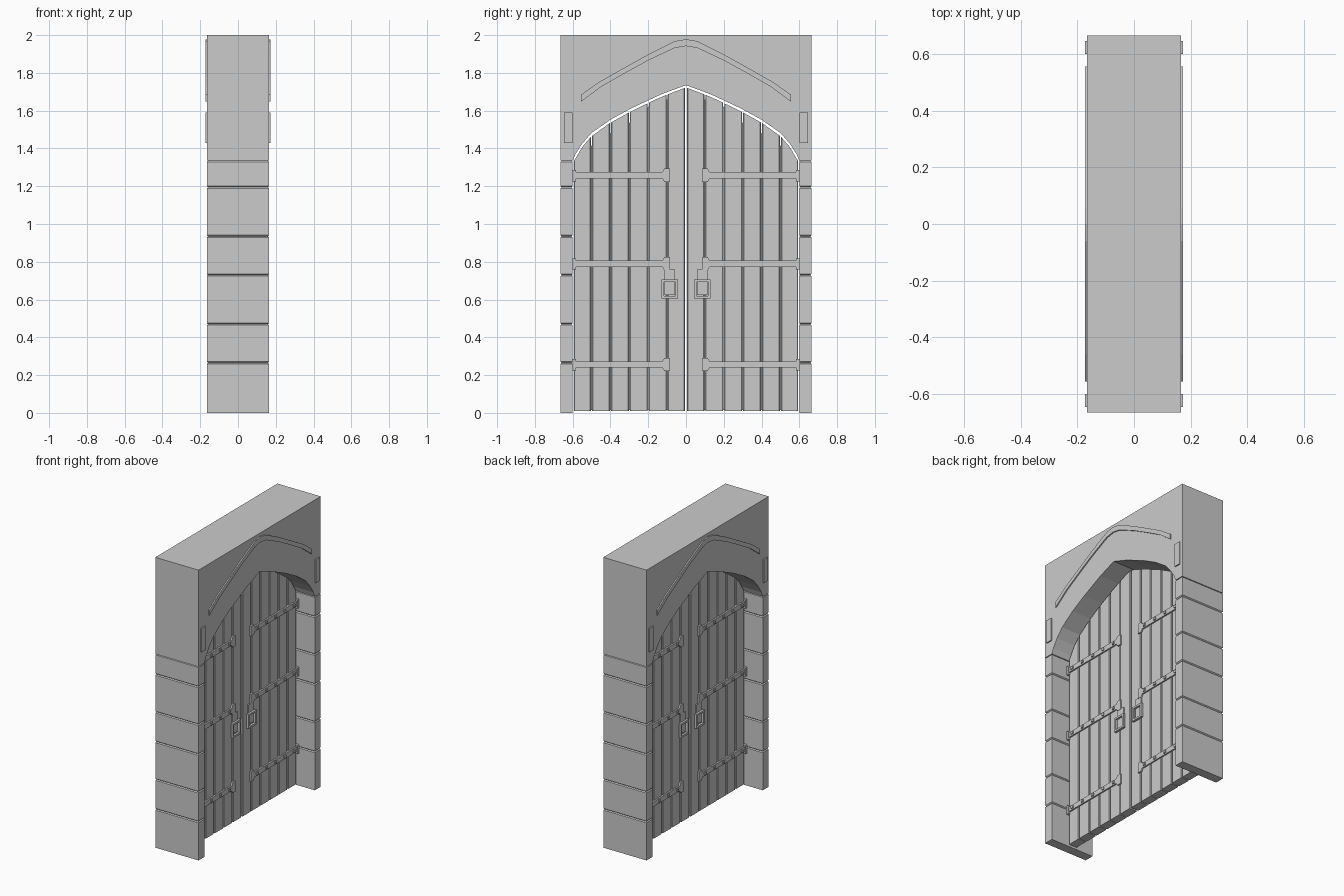
import bpy, bmesh
from mathutils import Vector

if "Cube" in bpy.data.objects:
    bpy.data.objects.remove(bpy.data.objects["Cube"])

T = 0.165            # half wall thickness
D = 0.03             # half door thickness
SPRING = 1.335       # height where the arch starts
ARCH = [(0, 1.735), (0.13, 1.687), (0.29, 1.612), (0.40, 1.552), (0.50, 1.482),
        (0.55, 1.425), (0.585, 1.37), (0.60, SPRING)]


def arch_z(y):
    """Height of the arch opening at distance y from the middle."""
    for (a, za), (b, zb) in zip(ARCH, ARCH[1:]):
        if y <= b:
            return za + (zb - za) * (y - a) / (b - a)
    return SPRING


def finish(bm, name):
    bmesh.ops.recalc_face_normals(bm, faces=bm.faces)
    me = bpy.data.meshes.new(name)
    bm.to_mesh(me)
    bm.free()
    ob = bpy.data.objects.new(name, me)
    bpy.context.collection.objects.link(ob)
    return ob


def add_prism(bm, pts, x0, x1, sy=1):
    """Extrude a (y, z) outline from x0 to x1; sy = -1 mirrors it."""
    a = [bm.verts.new((x0, sy * y, z)) for y, z in pts]
    b = [bm.verts.new((x1, sy * y, z)) for y, z in pts]
    n = len(pts)
    bm.faces.new(a)
    bm.faces.new(b[::-1])
    for i in range(n):
        j = (i + 1) % n
        bm.faces.new((a[i], a[j], b[j], b[i]))


def rect(y0, y1, z0, z1):
    return [(y0, z0), (y1, z0), (y1, z1), (y0, z1)]


# Arched upper wall
bm = bmesh.new()
arc = [(-y, z) for y, z in ARCH[::-1]] + ARCH[1:]
add_prism(bm, [(0.665, 2), (-0.665, 2), (-0.665, SPRING)] + arc + [(0.665, SPRING)], -T, T)
bmesh.ops.recalc_face_normals(bm, faces=bm.faces)
finish(bm, "arched_wall")

# Jamb stones with chamfered joints
joints = [0, 0.265, 0.47, 0.73, 0.935, 1.195, SPRING]
for side, s in (("right", 1), ("left", -1)):
    bm = bmesh.new()
    for z0, z1 in zip(joints, joints[1:]):
        add_prism(bm, rect(0.6, 0.665, z0, z1), -T, T, s)
    flat = [e for e in bm.edges if abs(e.verts[0].co.z - e.verts[1].co.z) < 1e-6
            and e.verts[0].co.z > 0.01]
    bmesh.ops.bevel(bm, geom=flat, offset=0.006, segments=1, affect='EDGES')
    finish(bm, "jamb_stones_" + side)

# Hood moulding and corner blocks on both wall faces
outer = [(0, 1.978), (0.06, 1.968), (0.2, 1.898), (0.345, 1.817), (0.46, 1.752), (0.555, 1.685)]
inner = [(0, 1.942), (0.06, 1.932), (0.2, 1.866), (0.32, 1.800), (0.45, 1.726), (0.555, 1.648)]
band = ([(-y, z) for y, z in outer[::-1]] + outer[1:]
        + inner[::-1] + [(-y, z) for y, z in inner[1:]])
for face, f in (("front", 1), ("back", -1)):
    bm = bmesh.new()
    add_prism(bm, band, f * (T - 0.01), f * (T + 0.008))
    finish(bm, "hood_moulding_" + face)
    bm = bmesh.new()
    for s in (1, -1):
        add_prism(bm, rect(0.6, 0.645, 1.43, 1.59), f * (T - 0.01), f * (T + 0.008), s)
    finish(bm, "impost_blocks_" + face)

# Door leaves
edges = [0.006, 0.1, 0.2, 0.3, 0.4, 0.5, 0.593]
core_top = [(0.59, 1.33), (0.5, 1.415), (0.4, 1.48), (0.3, 1.535), (0.2, 1.62), (0.1, 1.66), (0.008, 1.70)]
for side, s in (("right", 1), ("left", -1)):
    # Thin backing panel
    bm = bmesh.new()
    add_prism(bm, [(0.008, 0.014), (0.59, 0.014)] + core_top, -D + 0.01, D - 0.01, s)
    finish(bm, "door_backing_" + side)

    # Planks following the arch, with chamfered long edges
    bm = bmesh.new()
    for a, b in zip(edges, edges[1:]):
        y0 = a if a < 0.05 else a + 0.003
        y1 = b if b > 0.55 else b - 0.003
        ys = [y1, (y0 + y1) / 2, y0]
        top = [(y, arch_z(y) - 0.012 - 0.01 * y) for y in ys]
        add_prism(bm, [(y0, 0.01), (y1, 0.01)] + top, -D, D, s)
    tall = [e for e in bm.edges
            if abs(e.verts[0].co.y - e.verts[1].co.y) < 1e-6
            and abs(e.verts[0].co.z - e.verts[1].co.z) > 0.1]
    bmesh.ops.bevel(bm, geom=tall, offset=0.004, segments=1, affect='EDGES')
    finish(bm, "door_planks_" + side)

    for face, f in (("front", 1), ("back", -1)):
        # Strap hinges with flared tips, knuckles and studs
        straps, studs = bmesh.new(), bmesh.new()
        for zc in (0.256, 0.79, 1.258):
            h, w = 0.017, 0.035
            outline = [(0.598, zc - h), (0.598, zc + h), (0.125, zc + h), (0.115, zc + w),
                       (0.085, zc + w), (0.085, zc - w), (0.115, zc - w), (0.125, zc - h)]
            add_prism(straps, outline, f * (D - 0.004), f * (D + 0.01), s)
            add_prism(straps, rect(0.583, 0.602, zc - 0.032, zc + 0.028),
                      f * (D - 0.004), f * (D + 0.016), s)
            for y in (0.15, 0.25, 0.35, 0.45, 0.55):
                add_prism(studs, rect(y - 0.009, y + 0.009, zc - 0.009, zc + 0.009),
                          f * (D + 0.005), f * (D + 0.017), s)
        finish(straps, f"strap_hinges_{side}_{face}")
        finish(studs, f"hinge_studs_{side}_{face}")

        # Drop handle: back plate and square ring
        bm = bmesh.new()
        add_prism(bm, rect(0.058, 0.115, 0.625, 0.76), f * (D - 0.004), f * (D + 0.008), s)
        finish(bm, f"handle_plate_{side}_{face}")
        bm = bmesh.new()
        y0, y1, z0, z1, t = 0.042, 0.13, 0.605, 0.705, 0.013
        for r in (rect(y0, y1, z0, z0 + t), rect(y0, y1, z1 - t, z1),
                  rect(y0, y0 + t, z0 + t, z1 - t), rect(y1 - t, y1, z0 + t, z1 - t)):
            add_prism(bm, r, f * (D + 0.006), f * (D + 0.022), s)
        finish(bm, f"handle_ring_{side}_{face}")
